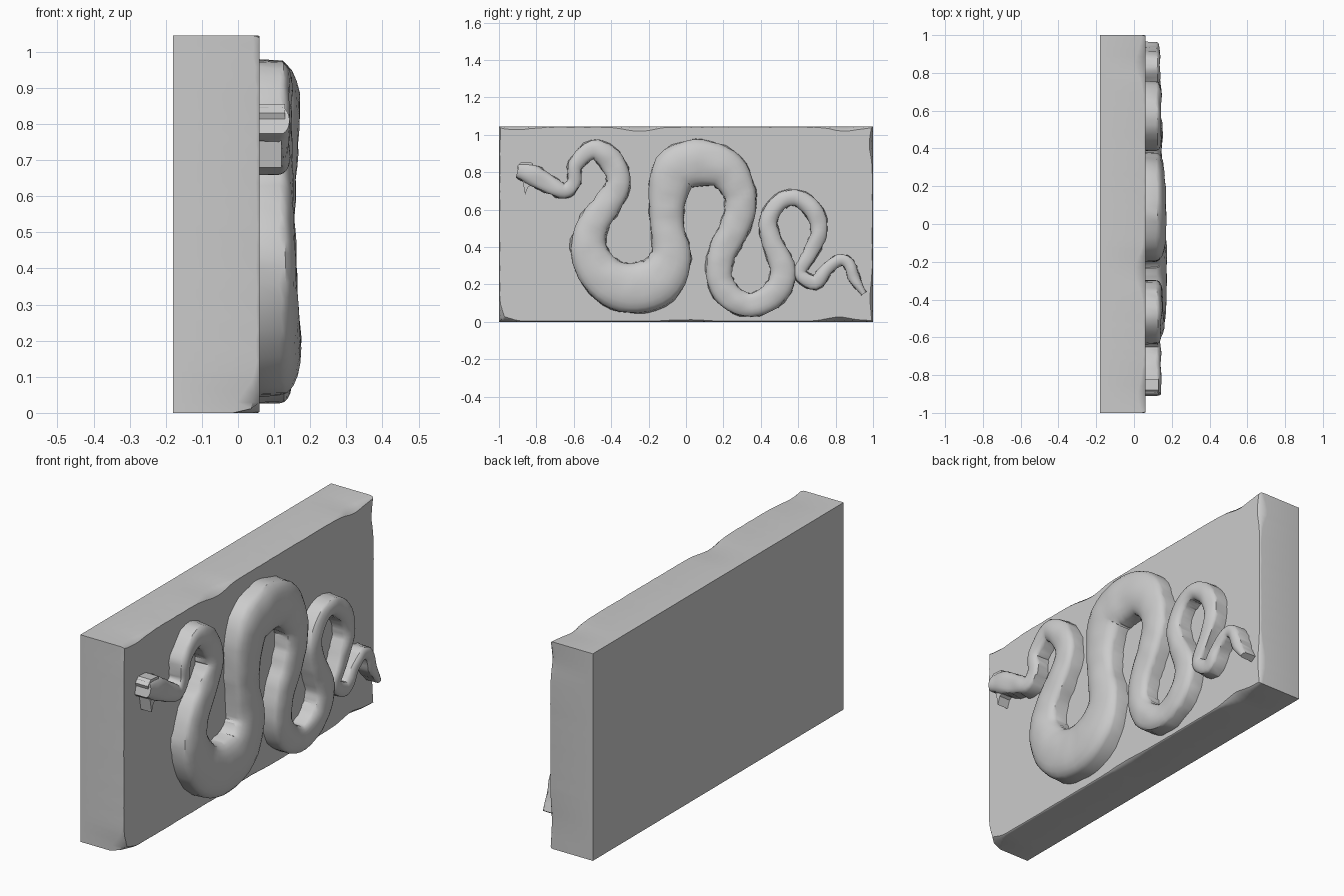
import bpy
import bmesh
import math
import random
from mathutils import Vector, noise

random.seed(4)
if "Cube" in bpy.data.objects:
    bpy.data.objects.remove(bpy.data.objects["Cube"], do_unlink=True)

BACK, FRONT, HEIGHT = -0.18, 0.06, 1.045
RIM = 0.118                      # top of the rough side walls of the relief

stone = bpy.data.materials.new("grey stone")
stone.use_nodes = True
stone.diffuse_color = (0.6, 0.6, 0.6, 1)
stone.node_tree.nodes["Principled BSDF"].inputs["Base Color"].default_value = stone.diffuse_color


def finish(bm, name, angle):
    """Turn a bmesh into a shaded stone object."""
    bmesh.ops.recalc_face_normals(bm, faces=bm.faces)
    mesh = bpy.data.meshes.new(name)
    bm.to_mesh(mesh)
    bm.free()
    mesh.materials.append(stone)
    obj = bpy.data.objects.new(name, mesh)
    bpy.context.collection.objects.link(obj)
    bpy.ops.object.select_all(action='DESELECT')
    obj.select_set(True)
    bpy.context.view_layer.objects.active = obj
    bpy.ops.object.shade_smooth_by_angle(angle=math.radians(angle))
    return obj


def bridge(bm, a, b, closed):
    """Join two rows of vertices with quads."""
    n = len(a)
    for i in range(n if closed else n - 1):
        j = (i + 1) % n
        bm.faces.new((a[i], a[j], b[j], b[i]))


# Slab: a block whose front rim is worn, with larger chips
# Each chip: y, z, reach along the rim, depth
chips = [(-1, 0, .07, .03), (0, 0, .12, .007), (.82, 0, .09, .022),
         (-.9, HEIGHT, .1, .014), (-.25, HEIGHT, .1, .022),
         (.85, HEIGHT, .09, .022), (1, .12, .1, .012), (1, .95, .08, .016)]


def wear(y, z):
    depth = 0.003 + 0.002 * random.random()
    for cy, cz, reach, size in chips:
        depth += size * math.exp(-((y - cy) ** 2 + (z - cz) ** 2) / reach ** 2)
    return depth


def perimeter(steps_y, steps_z):
    corners = [(-1, 0), (1, 0), (1, HEIGHT), (-1, HEIGHT)]
    for k, (y0, z0) in enumerate(corners):
        y1, z1 = corners[(k + 1) % 4]
        steps = steps_y if z0 == z1 else steps_z
        for i in range(steps):
            t = i / steps
            yield y0 + (y1 - y0) * t, z0 + (z1 - z0) * t


def make_slab():
    bm = bmesh.new()
    rows = [[], [], [], []]
    for y, z in perimeter(70, 36):
        c = wear(y, z)

        def inset(d):
            return (max(-1 + d, min(1 - d, y)),
                    max(d, min(HEIGHT - d, z)))
        levels = [(BACK, 0), (FRONT - 2.2 * c, 0),
                  (FRONT - 0.7 * c, 0.35 * c), (FRONT, c)]
        for row, (x, d) in zip(rows, levels):
            row.append(bm.verts.new((x, *inset(d))))
    for a, b in zip(rows, rows[1:]):
        bridge(bm, a, b, True)
    bm.faces.new(rows[0])
    bm.faces.new(rows[-1])
    finish(bm, "slab", 40)


# Serpent centre line from snout to tail tip, in hundredths: y, z, half width
path = [(-90, 81, 4), (-83, 79, 5.5), (-74, 74, 5), (-65, 70, 4), (-60, 75, 3.7),
        (-59, 84, 4), (-50, 92, 5.2), (-41, 87, 6.5), (-36, 75, 6.5),
        (-42, 63, 7.5), (-50, 51, 8.5), (-52, 38, 10), (-44, 24, 12),
        (-30, 18, 13.5), (-15, 22, 13.5), (-8, 35, 11), (-10, 50, 9),
        (-10, 65, 10), (-6, 80, 12.5), (6, 85, 12.5), (20, 82, 11),
        (28, 71, 9), (29, 60, 8.5), (25, 48, 8), (19, 36, 7.5), (18, 23, 7),
        (24, 13, 7), (35, 9, 6.5), (47, 15, 7), (52, 27, 7), (46, 43, 5.5),
        (44, 54, 5), (50, 64, 4.5), (60, 66, 4.5), (69, 58, 5), (71, 47, 4.5),
        (66, 36, 4), (61, 26, 3.5), (69, 21, 4), (75, 28, 3.5), (82, 33, 3.2),
        (87, 31, 3.2), (90, 23, 3), (95, 15, 1.5)]


def smooth_path(points, steps):
    """Sample a smooth curve through the points."""
    p = [Vector(q) / 100 for q in points]
    p = [2 * p[0] - p[1]] + p + [2 * p[-1] - p[-2]]
    out = []
    for a, b, c, d in zip(p, p[1:], p[2:], p[3:]):
        for i in range(steps):
            t = i / steps
            out.append(b + 0.5 * t * (c - a + t * (2 * a - 5 * b + 4 * c - d
                                                   + t * (3 * (b - c) + d - a))))
    return out + [p[-2]]


def make_serpent():
    bm = bmesh.new()
    line = smooth_path(path, 5)
    dome = 10
    rings = []
    for i, (y, z, w) in enumerate(line):
        ahead = line[min(i + 1, len(line) - 1)] - line[max(i - 1, 0)]
        side = Vector((0, -ahead.y, ahead.x)).normalized()
        centre = Vector((0, y, z))
        rise = 0.008 + 0.36 * w

        def wall(sign):
            # Rough chiselled foot and rim on one edge
            foot = w + random.uniform(-0.005, 0.006)
            rim = w + random.uniform(-0.006, 0.002)
            low = centre + side * sign * foot + Vector((FRONT - 0.012, 0, 0))
            high = centre + side * sign * rim
            high.x = RIM + random.uniform(-0.006, 0.006)
            return low, high
        left, right = wall(-1), wall(1)
        top = []
        for k in range(1, dome):
            a = math.pi * k / dome
            v = centre - side * w * 0.97 * math.cos(a)
            v.x = RIM + rise * math.sin(a) + 0.006 * noise.noise(v * 14) * math.sin(a)
            top.append(v)
        rings.append([bm.verts.new(v) for v in (*left, *top, *reversed(right))])
    for a, b in zip(rings, rings[1:]):
        bridge(bm, a, b, False)
    bm.faces.new(rings[0])
    bm.faces.new(rings[-1])
    finish(bm, "serpent_body", 35)


def prism(name, outline, top):
    """Raise a flat outline from the slab face."""
    bm = bmesh.new()
    low = [bm.verts.new((FRONT - 0.01, y, z)) for y, z in outline]
    high = [bm.verts.new((top, y, z)) for y, z in outline]
    bridge(bm, low, high, True)
    bm.faces.new(low)
    bm.faces.new(high)
    finish(bm, name, 30)


make_slab()
make_serpent()
# Snout lip and fang
prism("upper_lip", [(-.905, .83), (-.89, .79), (-.82, .80), (-.82, .85), (-.88, .855)], .13)
prism("fang", [(-.875, .76), (-.86, .68), (-.845, .72), (-.82, .735), (-.83, .77)], .12)
